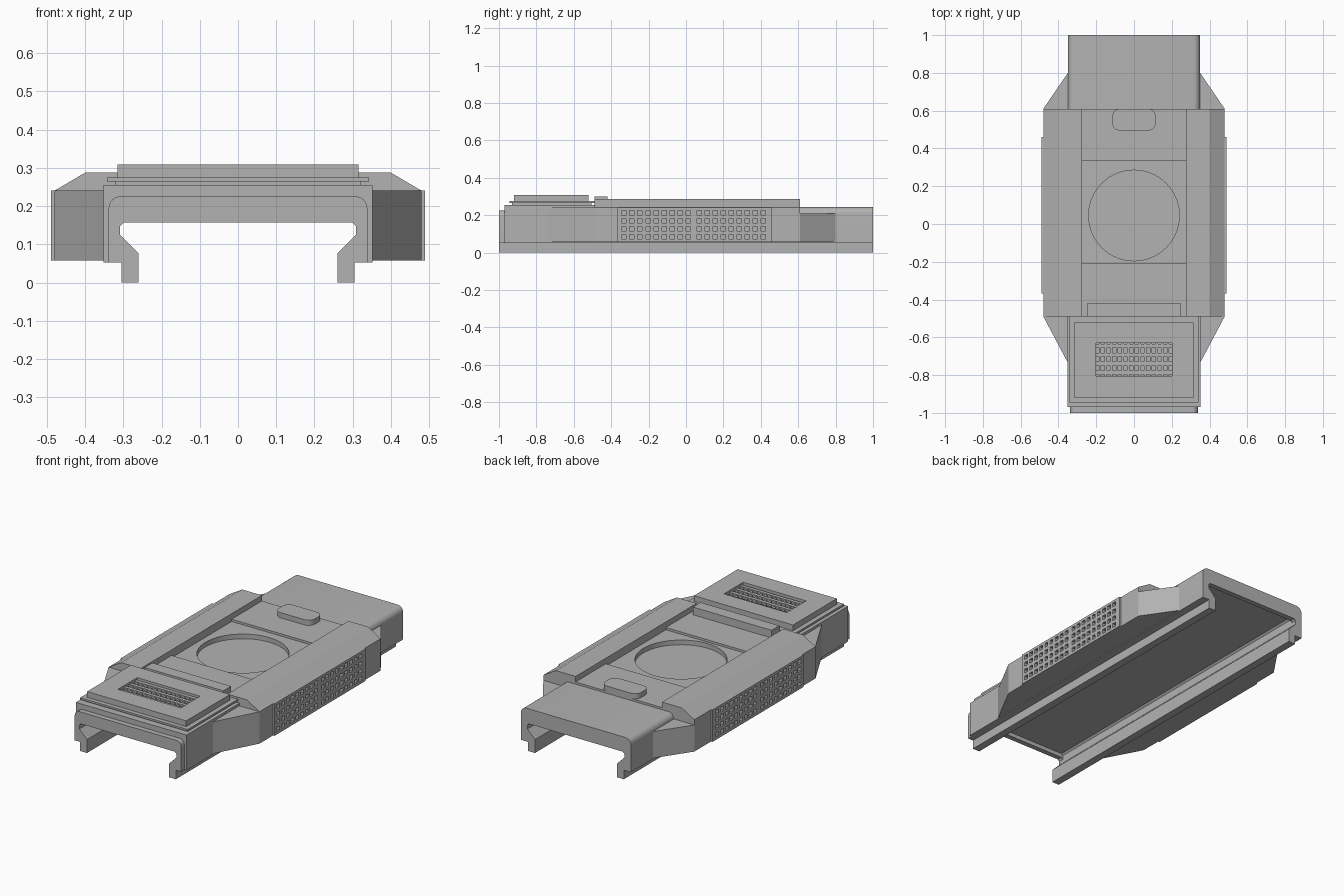
import bpy, bmesh, math
from mathutils import Vector

if "Cube" in bpy.data.objects:
    bpy.data.objects.remove(bpy.data.objects["Cube"])

GREY = (0.45, 0.45, 0.45, 1)
mat = bpy.data.materials.new("plain grey")
mat.use_nodes = True
mat.diffuse_color = GREY
mat.node_tree.nodes["Principled BSDF"].inputs["Base Color"].default_value = GREY


def finish(name, bm):
    bmesh.ops.recalc_face_normals(bm, faces=bm.faces)
    mesh = bpy.data.meshes.new(name)
    bm.to_mesh(mesh)
    bm.free()
    mesh.materials.append(mat)
    ob = bpy.data.objects.new(name, mesh)
    bpy.context.collection.objects.link(ob)
    return ob


def extrude_outline(bm, points, offset):
    face = bm.faces.new([bm.verts.new(p) for p in points])
    new = bmesh.ops.extrude_face_region(bm, geom=[face])["geom"]
    moved = [v for v in new if isinstance(v, bmesh.types.BMVert)]
    bmesh.ops.translate(bm, verts=moved, vec=Vector(offset))


def prism_y(name, profile, y0, y1):
    bm = bmesh.new()
    extrude_outline(bm, [(x, y0, z) for x, z in profile], (0, y1 - y0, 0))
    return finish(name, bm)


def prism_z(name, outline, z0, z1):
    bm = bmesh.new()
    extrude_outline(bm, [(x, y, z0) for x, y in outline], (0, 0, z1 - z0))
    return finish(name, bm)


def boxes(name, spans):
    """One object made of separate boxes, each (x0, x1, y0, y1, z0, z1)."""
    bm = bmesh.new()
    for x0, x1, y0, y1, z0, z1 in spans:
        outline = [(x0, y0, z0), (x1, y0, z0), (x1, y1, z0), (x0, y1, z0)]
        extrude_outline(bm, outline, (0, 0, z1 - z0))
    return finish(name, bm)


def cut(target, cutter):
    mod = target.modifiers.new("cut", "BOOLEAN")
    mod.operation = "DIFFERENCE"
    mod.solver = "EXACT"
    mod.object = cutter
    dg = bpy.context.evaluated_depsgraph_get()
    mesh = bpy.data.meshes.new_from_object(target.evaluated_get(dg))
    target.modifiers.clear()
    target.data = mesh


def arc(cx, cy, r, start, end, steps):
    angles = [math.radians(start + (end - start) * i / steps) for i in range(steps + 1)]
    return [(cx + r * math.cos(a), cy + r * math.sin(a)) for a in angles]


def channel(half, top, ceiling, radius):
    """Hooked C-shaped section, mirrored about x = 0."""
    side = [(0.298, ceiling), (0.308, ceiling - 0.01), (0.308, 0.125),
            (0.26, 0.077), (0.26, 0), (0.305, 0), (0.305, 0.052), (half, 0.052)]
    if radius:
        side += arc(half - radius, top - radius, radius, 0, 90, 6)
    else:
        side.append((half, top))
    return side + [(-x, z) for x, z in reversed(side)]


# Main channel body, in sections from front to back
prism_y("front_lip", channel(0.338, 0.225, 0.157, 0.03), -1, -0.97)
prism_y("front_body", channel(0.352, 0.255, 0.18, 0), -0.97, -0.49)
middle = prism_y("middle_body", channel(0.35, 0.242, 0.18, 0.035), -0.49, 0.61)
prism_y("back_body", channel(0.35, 0.243, 0.18, 0.035), 0.61, 0.97)
prism_y("back_lip", channel(0.35, 0.243, 0.157, 0.035), 0.97, 1)

# Round recess in the middle deck
disc = prism_z("disc_cutter", arc(0, 0.045, 0.24, 0, 354.375, 63), 0.215, 0.4)
cut(middle, disc)
bpy.data.objects.remove(disc)

# Raised deck pads, button and stop bar
boxes("deck_pads", [(-0.275, 0.275, 0.335, 0.61, 0.235, 0.255),
                    (-0.275, 0.275, -0.49, -0.21, 0.235, 0.255)])
boxes("stop_bar", [(-0.25, 0.25, -0.49, -0.42, 0.25, 0.299)])
w, r = 0.115, 0.04
button = []
for cx, cy, a in ((w - r, 0.61 - r, 0), (r - w, 0.61 - r, 90),
                  (r - w, 0.495 + r, 180), (w - r, 0.495 + r, 270)):
    button += arc(cx, cy, r, a, a + 90, 8)
prism_z("button", button, 0.25, 0.285)

# Side shoulders with tapered ends and perforated grip panels
for s, side in ((1, "left"), (-1, "right")):
    profile = [(0.275, 0.235), (0.34, 0.235), (0.34, 0.057), (0.48, 0.057),
               (0.48, 0.24), (0.40, 0.287), (0.275, 0.287)]
    shoulder = prism_y(side + "_shoulder", [(s * x, z) for x, z in profile], -0.49, 0.61)
    for end, y0, y1, top in (("front", -0.49, -0.735, 0.24), ("back", 0.61, 0.8, 0.21)):
        wedge = [(s * 0.34, y0), (s * 0.48, y0), (s * 0.35, y1), (s * 0.34, y1)]
        prism_z(f"{side}_{end}_taper", wedge, 0.057, top)
    xs = sorted((s * 0.47, s * 0.489))
    panel = boxes(side + "_grip_panel", [(*xs, -0.367, 0.46, 0.057, 0.241)])
    hx = sorted((s * 0.462, s * 0.51))
    holes = []
    for start in (-0.332, 0.07):
        for col in range(9):
            for row in range(4):
                y, z = start + col * 0.043, 0.085 + row * 0.043
                holes.append((*hx, y - 0.012, y + 0.012, z - 0.012, z + 0.012))
    cutter = boxes("hole_cutter", holes)
    cut(panel, cutter)
    cut(shoulder, cutter)
    bpy.data.objects.remove(cutter)

# Stepped front cover
boxes("cover_neck", [(-0.322, 0.322, -0.93, -0.505, 0.25, 0.266)])
boxes("cover_plate", [(-0.342, 0.342, -0.945, -0.49, 0.264, 0.275)])
cover = boxes("cover_top", [(-0.315, 0.315, -0.92, -0.522, 0.272, 0.308)])
vent = boxes("vent_cutter", [(-0.2, 0.2, -0.805, -0.63, 0.281, 0.4)])
cut(cover, vent)
bpy.data.objects.remove(vent)

# Vent grille inside the cover
boxes("vent_slats", [(-0.2, 0.2, y, y + 0.02, 0.278, 0.297)
                     for y in (-0.796, -0.749, -0.702, -0.655)])
boxes("vent_ribs", [(x - 0.006, x + 0.006, -0.805, -0.63, 0.278, 0.292)
                    for x in [-0.18 + i * 0.03 for i in range(13)]])

# Smooth the round parts, keeping edges sharp
bpy.ops.object.select_all(action="DESELECT")
for name in ("front_lip", "middle_body", "back_body", "back_lip", "button"):
    ob = bpy.data.objects[name]
    ob.select_set(True)
    bpy.context.view_layer.objects.active = ob
bpy.ops.object.shade_smooth_by_angle(angle=math.radians(30))
